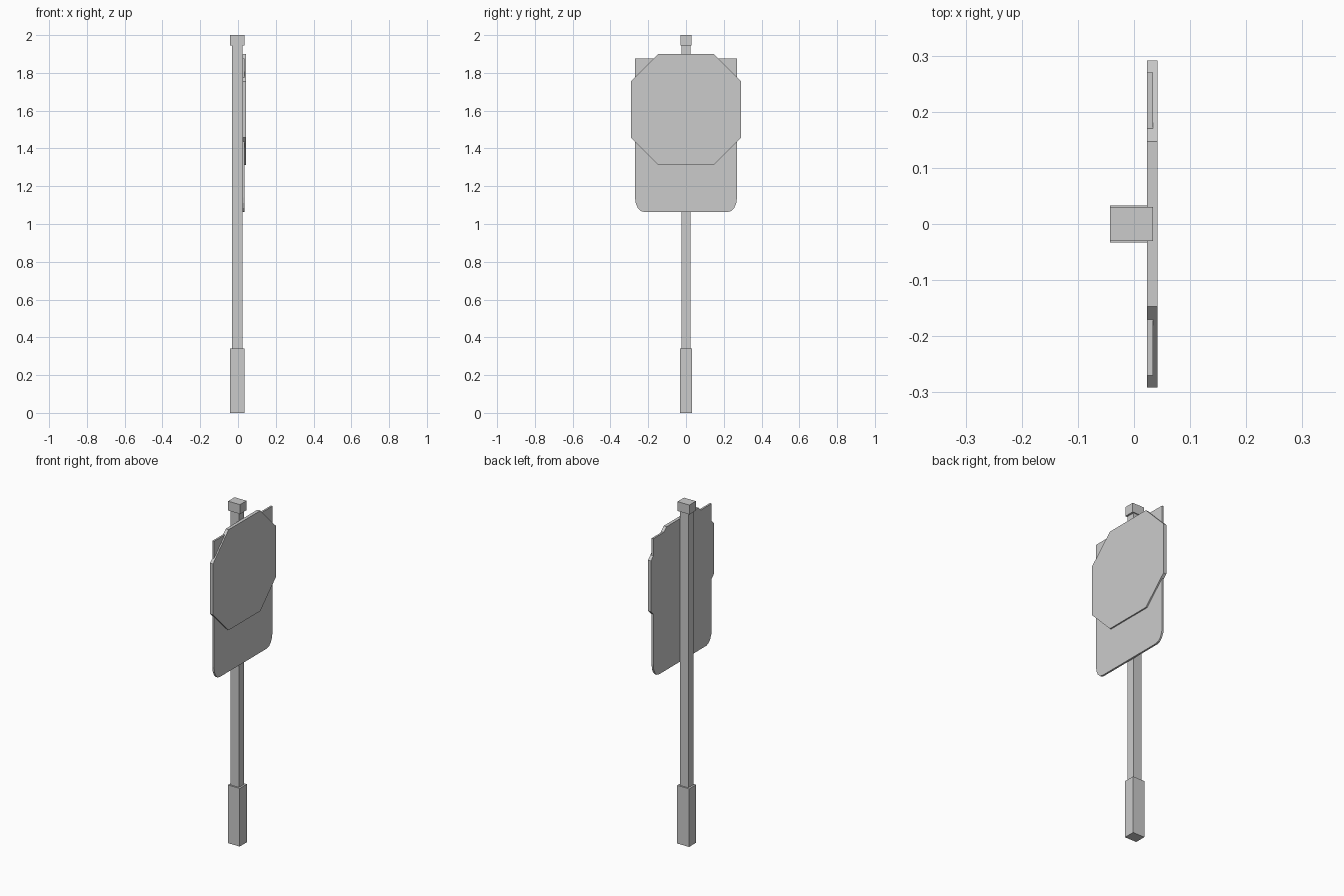
import bpy
import bmesh
from math import sin, cos, pi

cube = bpy.data.objects.get("Cube")
if cube:
    bpy.data.objects.remove(cube, do_unlink=True)

grey = bpy.data.materials.new("plain_grey")
grey.use_nodes = True
COLOUR = (0.6, 0.6, 0.6, 1)
grey.diffuse_color = COLOUR
grey.node_tree.nodes["Principled BSDF"].inputs["Base Color"].default_value = COLOUR


def finish(name, bm):
    bmesh.ops.recalc_face_normals(bm, faces=bm.faces)
    mesh = bpy.data.meshes.new(name)
    bm.to_mesh(mesh)
    bm.free()
    mesh.materials.append(grey)
    obj = bpy.data.objects.new(name, mesh)
    bpy.context.collection.objects.link(obj)


def box(name, x0, x1, half_y, z0, z1):
    bm = bmesh.new()
    bmesh.ops.create_cube(bm, size=1)
    for v in bm.verts:
        v.co.x = x1 if v.co.x > 0 else x0
        v.co.y = half_y if v.co.y > 0 else -half_y
        v.co.z = z1 if v.co.z > 0 else z0
    finish(name, bm)


def plate(name, half_profile, x0, x1):
    """Mirror a (y, z) half outline, listed bottom to top, and extrude it along x."""
    outline = half_profile + [(-y, z) for y, z in reversed(half_profile)]
    bm = bmesh.new()
    face = bm.faces.new([bm.verts.new((x0, y, z)) for y, z in outline])
    result = bmesh.ops.extrude_face_region(bm, geom=[face], use_keep_orig=True)
    verts = [g for g in result["geom"] if isinstance(g, bmesh.types.BMVert)]
    bmesh.ops.translate(bm, verts=verts, vec=(x1 - x0, 0, 0))
    finish(name, bm)


# Post with its sleeve and cap
box("post", -0.032, 0.023, 0.024, 0.3, 1.96)
box("base_sleeve", -0.043, 0.034, 0.033, 0, 0.34)
box("post_cap", -0.043, 0.034, 0.03, 1.945, 2)

# Rear panel with rounded lower corners and square upper ones
corner = [(0.22 + 0.05 * sin(a), 1.14 - 0.077 * cos(a))
          for a in (i * pi / 8 for i in range(5))]
plate("rear_panel", corner + [(0.27, 1.877)], 0.023, 0.034)

# Eight-sided panel in front of it
plate("octagon_panel",
      [(0.147, 1.312), (0.291, 1.457), (0.291, 1.755), (0.147, 1.9)],
      0.023, 0.042)
